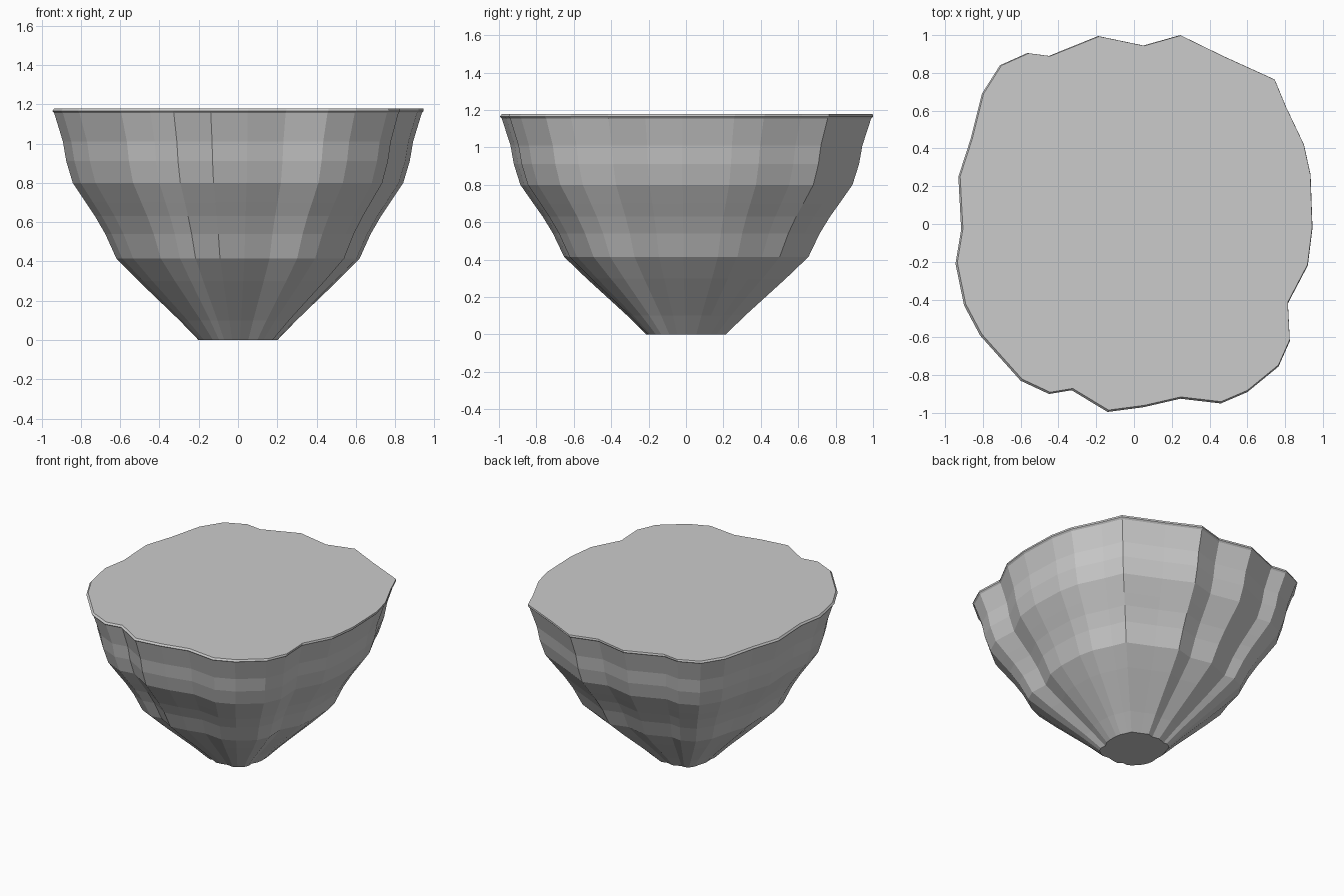
import bpy, bmesh

# Rim outline seen from above, counter-clockwise
outline = [
    (0.945, -0.02), (0.935, 0.26), (0.90, 0.42), (0.805, 0.62), (0.745, 0.765),
    (0.47, 0.89), (0.245, 1.0), (0.05, 0.945), (-0.19, 0.995), (-0.45, 0.89),
    (-0.565, 0.905), (-0.71, 0.84), (-0.805, 0.69), (-0.865, 0.45), (-0.93, 0.25),
    (-0.915, -0.03), (-0.945, -0.21), (-0.90, -0.43), (-0.815, -0.59), (-0.60, -0.83),
    (-0.45, -0.90), (-0.33, -0.88), (-0.14, -0.995), (0.05, -0.97), (0.245, -0.925),
    (0.46, -0.95), (0.60, -0.89), (0.765, -0.755), (0.825, -0.62), (0.815, -0.42),
    (0.92, -0.22)]

# Side profile: height and scale of the outline
profile = [(0, 0.213), (0.1, 0.315), (0.2, 0.425), (0.3, 0.535), (0.415, 0.655),
           (0.54, 0.715), (0.63, 0.77), (0.70, 0.82), (0.80, 0.89), (0.91, 0.925),
           (1.01, 0.943), (1.155, 0.99), (1.165, 1.0)]

bm = bmesh.new()


def ring(z, s, shift=0.0):
    return [bm.verts.new((x * s + shift, y * s + shift, z)) for x, y in outline]


rings = [ring(z, s) for z, s in profile]
rings.append(ring(1.178, 0.994, 0.004))  # slightly inset top edge

# Rock sides
n = len(outline)
for lo, hi in zip(rings, rings[1:]):
    for i in range(n):
        j = (i + 1) % n
        bm.faces.new((lo[i], lo[j], hi[j], hi[i]))

# Flat base and flat top
bm.faces.new(rings[0][::-1])
bm.faces.new(rings[-1])
bmesh.ops.recalc_face_normals(bm, faces=bm.faces)

mesh = bpy.data.meshes.new("rock_island")
bm.to_mesh(mesh)
bm.free()
obj = bpy.data.objects.new("rock_island", mesh)
bpy.context.collection.objects.link(obj)
